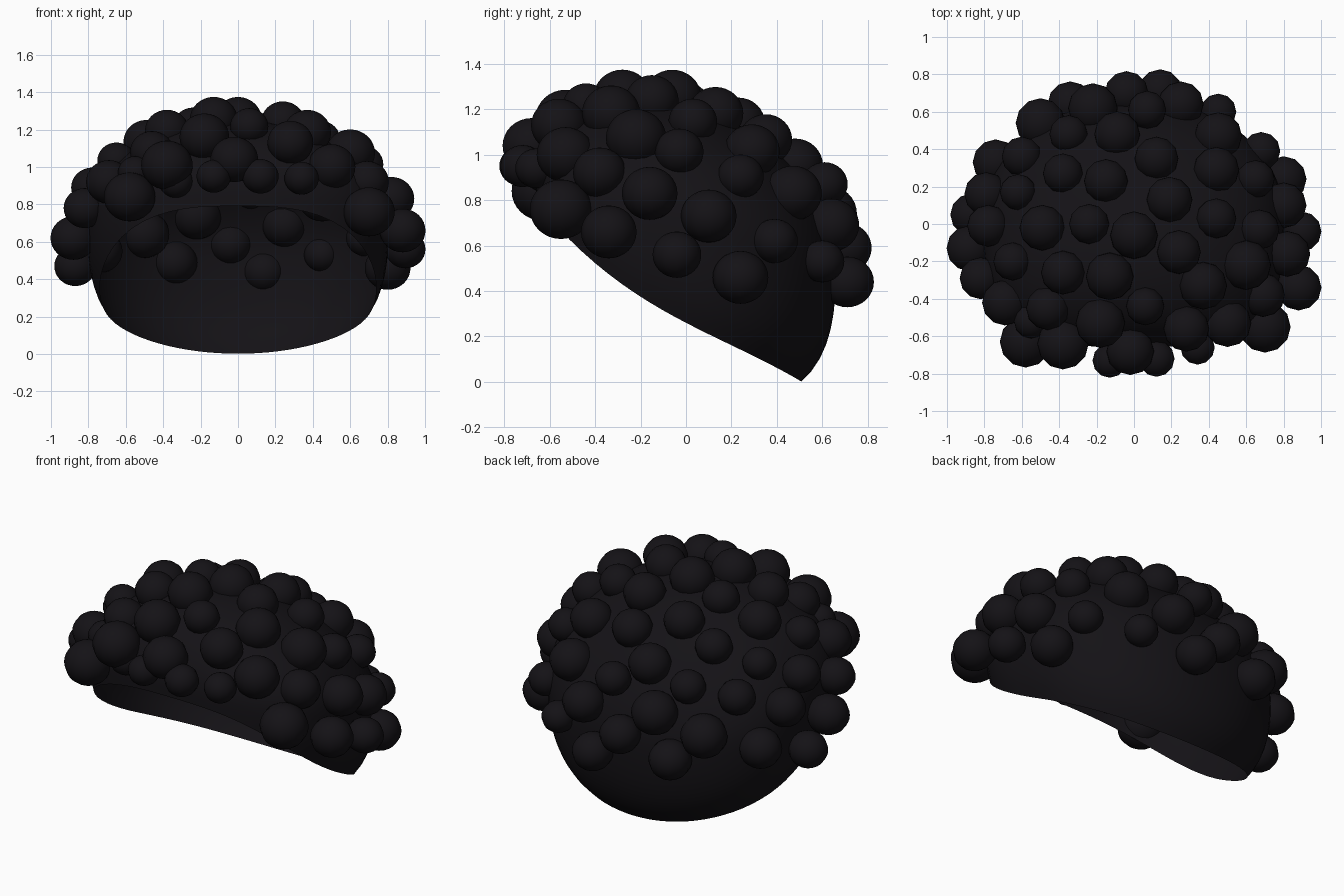
import bpy, bmesh
from math import sin, cos, pi, sqrt

if "Cube" in bpy.data.objects:
    bpy.data.objects.remove(bpy.data.objects["Cube"])

mat = bpy.data.materials.new("near_black")
mat.diffuse_color = (0.007, 0.006, 0.008, 1)
mat.use_nodes = True
mat.node_tree.nodes["Principled BSDF"].inputs["Base Color"].default_value = mat.diffuse_color

# Cap form: ellipsoid, fuller below its equator, boxier in front, sheared down to the back
RX, RY, UP, DOWN, MID, SHEAR = 0.805, 0.66, 0.555, 0.71, 0.67, -0.25


def cap_point(theta, phi):
    h, s = cos(theta), sin(theta)
    if h < 0:
        k = (abs(h) ** 2.6 + s ** 2.6) ** (-1 / 2.6)
        h, s = h * k, s * k
    n = 2 + (0.9 if sin(phi) < 0 else 0.15) * sin(theta) ** 4
    r = s * (abs(cos(phi)) ** n + abs(sin(phi)) ** n) ** (-1 / n)
    x, y = RX * r * cos(phi), RY * r * sin(phi)
    return x, y, MID + h * (UP if h > 0 else DOWN) + SHEAR * y


def crown_z(x, y):
    return 0.67 + 0.57 * sqrt(max(0, 1 - (x / 0.83) ** 2 - (y / 0.69) ** 2)) + SHEAR * y


def rim_z(y):
    return 0.26 - 0.52 * y + 0.2 * y * y - 0.35 * y ** 3


def rim_theta(phi):
    lo, hi = 0.3, pi
    for _ in range(40):
        m = (lo + hi) / 2
        x, y, z = cap_point(m, phi)
        lo, hi = (m, hi) if z > rim_z(y) else (lo, m)
    return lo


# Open cap shell, high rim in front and low at the nape
bm = bmesh.new()
N, ROWS = 72, 24
top = bm.verts.new(cap_point(0, 0))
cols = []
for i in range(N):
    phi = 2 * pi * i / N
    end = rim_theta(phi)
    cols.append([bm.verts.new(cap_point(end * j / ROWS, phi)) for j in range(1, ROWS + 1)])
for i in range(N):
    a, b = cols[i], cols[(i + 1) % N]
    bm.faces.new((top, a[0], b[0]))
    for j in range(ROWS - 1):
        bm.faces.new((a[j], a[j + 1], b[j + 1], b[j]))
for f in bm.faces:
    f.smooth = True
cap_mesh = bpy.data.meshes.new("cap")
bm.to_mesh(cap_mesh)
bm.free()
cap_mesh.materials.append(mat)
bpy.context.collection.objects.link(bpy.data.objects.new("cap", cap_mesh))

# Shared curl ball mesh
bm = bmesh.new()
bmesh.ops.create_uvsphere(bm, u_segments=12, v_segments=16, radius=1)
for f in bm.faces:
    f.smooth = True
ball_mesh = bpy.data.meshes.new("curl")
bm.to_mesh(ball_mesh)
bm.free()
ball_mesh.materials.append(mat)


def curl(x, y, z, r):
    ob = bpy.data.objects.new("curl", ball_mesh)
    ob.location = (x, y, z)
    ob.scale = (r * 1.02, r * 1.02, r * 0.97)
    bpy.context.collection.objects.link(ob)


# Curls resting on the crown: x, y, radius
crown = [
    (-.38, .27, .105), (-.15, .23, .115), (-.24, 0, .105), (0, -.06, .125),
    (.19, .13, .12), (.12, .35, .115), (.44, .03, .105), (.24, -.15, .115),
    (-.13, -.28, .125), (.06, -.44, .10), (-.38, -.26, .115), (-.49, -.02, .12),
    (-.62, .17, .095), (-.35, .48, .10), (-.09, .48, .12), (.65, .24, .10),
    (.44, .29, .12), (.67, -.03, .105), (.60, -.22, .13), (.37, -.33, .125),
    (-.65, -.2, .10), (-.60, .36, .105)]
for x, y, r in crown:
    curl(x, y, crown_z(x, y), r)

# Curls along the front hairline: x, y, z, radius
front = [
    (-.46, -.45, 1.08, .115), (-.18, -.53, 1.16, .13), (.28, -.56, 1.13, .12),
    (.50, -.53, 1.0, .125), (.69, -.38, .92, .115), (-.69, -.42, .92, .12),
    (-.38, -.64, 1.01, .135), (-.58, -.63, .84, .135), (.70, -.55, .76, .135),
    (-.02, -.68, 1.04, .125), (-.13, -.73, .95, .09), (.12, -.72, .95, .095),
    (.34, -.66, .94, .09), (-.55, -.52, .97, .09), (-.33, -.62, .92, .09)]

# Curls around the sides and back
sides = [
    (.88, -.34, .66, .12), (.82, -.16, .83, .12), (.895, -.04, .56, .105),
    (.80, .10, .73, .12), (.80, .24, .46, .12), (.68, .39, .62, .10),
    (-.82, -.29, .78, .11), (-.88, -.13, .62, .12), (-.87, .05, .47, .11),
    (-.79, .16, .75, .115), (-.74, .33, .55, .12), (-.78, -.01, .89, .11)]
back = [
    (.45, .47, .83, .125), (.07, .61, .87, .10), (-.22, .62, .74, .13),
    (.25, .64, .69, .12), (.45, .60, .53, .095), (.14, .71, .44, .115),
    (-.04, .70, .59, .115), (-.34, .64, .49, .12), (-.50, .54, .64, .13)]
for c in front + sides + back:
    curl(*c)
